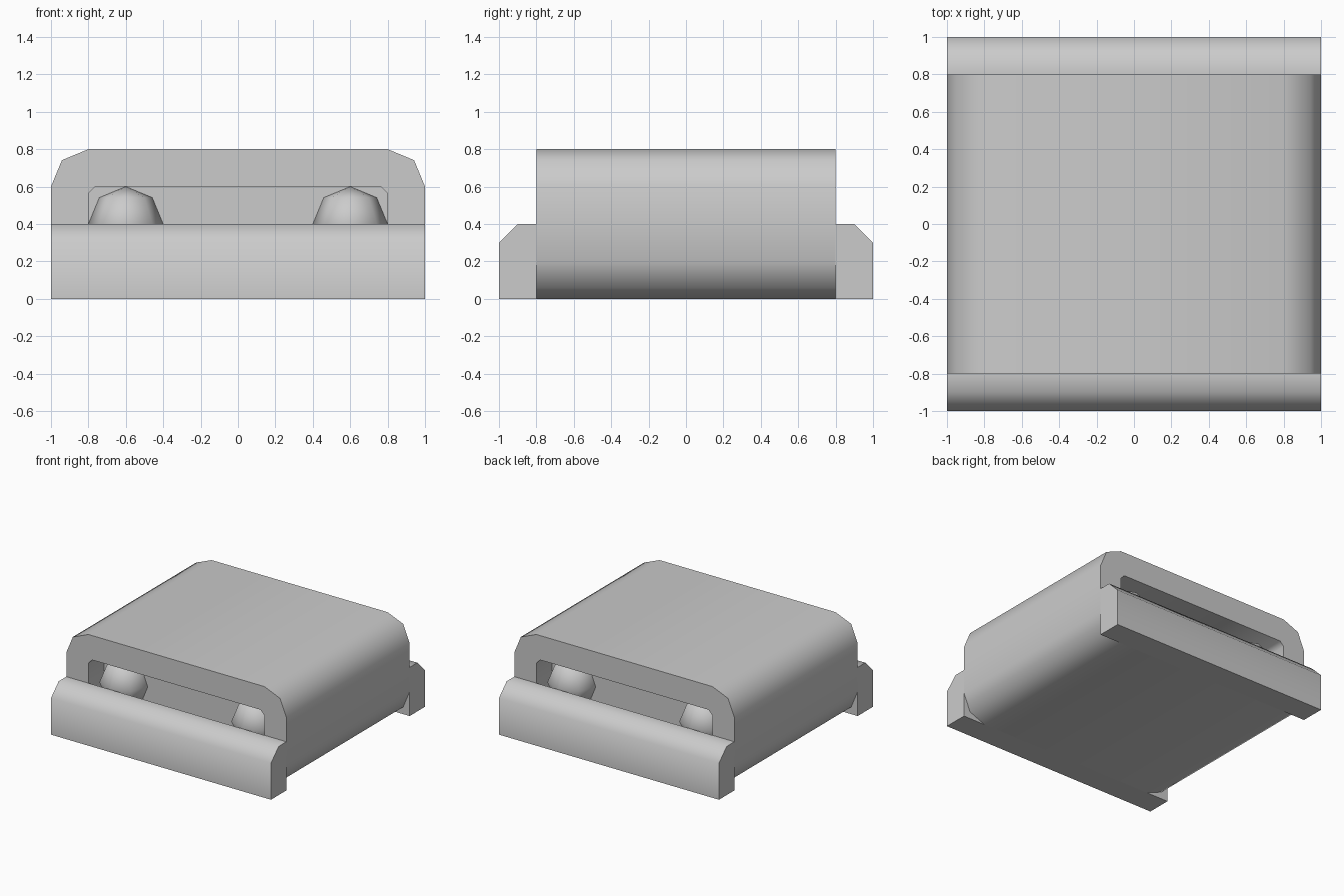
import bpy, bmesh, math
from mathutils import Vector

if "Cube" in bpy.data.objects:
    bpy.data.objects.remove(bpy.data.objects["Cube"])


def prism(name, pts, axis, lo, hi):
    """Extrude a 2D profile along axis: 'y' uses (x, z) points, 'x' uses (y, z)."""
    place = (lambda p, t: (p[0], t, p[1])) if axis == 'y' else (lambda p, t: (t, p[0], p[1]))
    bm = bmesh.new()
    face = bm.faces.new([bm.verts.new(place(p, lo)) for p in pts])
    ext = bmesh.ops.extrude_face_region(bm, geom=[face])
    top = [g for g in ext['geom'] if isinstance(g, bmesh.types.BMVert)]
    shift = Vector(place((0, 0), hi - lo))
    bmesh.ops.translate(bm, vec=shift, verts=top)
    bmesh.ops.recalc_face_normals(bm, faces=bm.faces)
    return add(name, bm)


def add(name, bm):
    me = bpy.data.meshes.new(name)
    bm.to_mesh(me)
    bm.free()
    ob = bpy.data.objects.new(name, me)
    bpy.context.collection.objects.link(ob)
    return ob


def rounded(hx, hz, r, seg, zc=0.4):
    """Rounded rectangle profile centred at (0, zc)."""
    pts = []
    for q, (sx, sz) in enumerate([(1, 1), (-1, 1), (-1, -1), (1, -1)]):
        for i in range(seg + 1):
            a = math.pi / 2 * (q + i / seg)
            pts.append((sx * (hx - r) + r * math.cos(a), zc + sz * (hz - r) + r * math.sin(a)))
    return pts


def select(obs):
    bpy.ops.object.select_all(action='DESELECT')
    for o in obs:
        o.select_set(True)
    bpy.context.view_layer.objects.active = obs[0]


# Main body: rounded block with a slot recessed into each end
body = prism("body", rounded(1.0, 0.4, 0.2, 2), 'y', -0.8, 0.8)
cutters = []
for s in (-1, 1):
    c = prism("slot_cutter", rounded(0.8, 0.2, 0.035, 1), 'y', *sorted((s * 0.6, s * 0.95)))
    c.hide_render = True
    cutters.append(c)
    mod = body.modifiers.new("slot", 'BOOLEAN')
    mod.operation, mod.solver, mod.object = 'DIFFERENCE', 'EXACT', c
select([body])
for m in list(body.modifiers):
    bpy.ops.object.modifier_apply(modifier=m.name)
for c in cutters:
    bpy.data.objects.remove(c)

parts = [body]
for s, side in ((-1, "front"), (1, "back")):
    # Chamfered lip across each end
    lip = [(s * y, z) for y, z in [(0.8, 0), (1, 0), (1, 0.3), (0.9, 0.4), (0.8, 0.4)]]
    parts.append(prism(side + "_lip", lip, 'x', -1, 1))
    # Low-poly round lamps half sunk into the slot wall
    for x in (-0.6, 0.6):
        bm = bmesh.new()
        bmesh.ops.create_uvsphere(bm, u_segments=8, v_segments=4, radius=0.2)
        lamp = add(side + "_lamp", bm)
        lamp.location = (x, s * 0.6, 0.4)
        parts.append(lamp)

# Smooth bevels, keep hard rims
select(parts)
bpy.ops.object.shade_smooth_by_angle(angle=math.radians(60))
